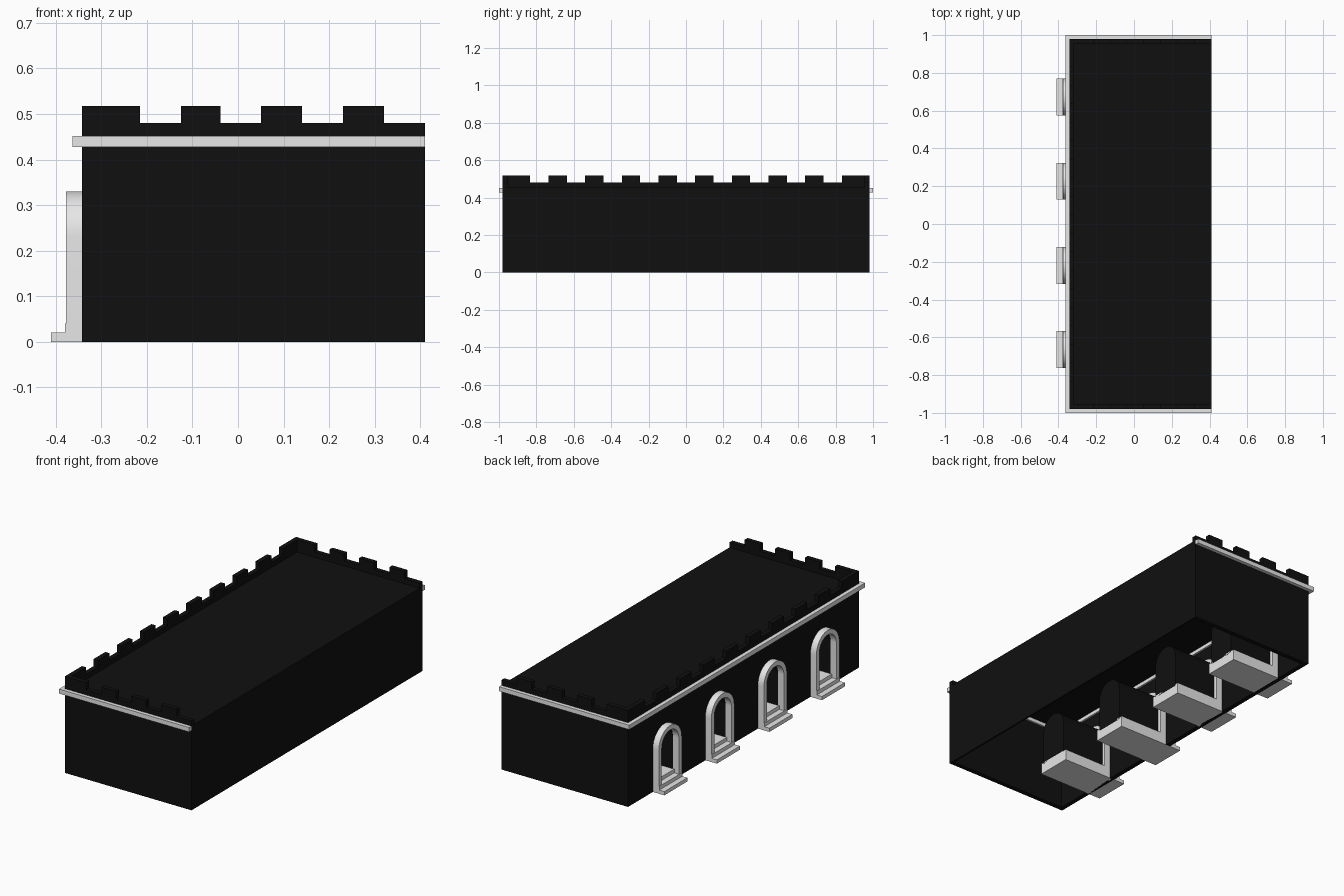
import bpy
from math import sin, cos, pi
from mathutils import Matrix

if "Cube" in bpy.data.objects:
    bpy.data.objects.remove(bpy.data.objects["Cube"], do_unlink=True)


def material(name, value):
    m = bpy.data.materials.new(name)
    m.use_nodes = True
    m.diffuse_color = (value, value, value, 1)
    bsdf = next(n for n in m.node_tree.nodes if n.type == 'BSDF_PRINCIPLED')
    bsdf.inputs["Base Color"].default_value = (value, value, value, 1)
    return m


BLACK = material("black", 0.005)
STONE = material("pale_stone", 0.8)

# Extrusion axis -> frame whose local x, y carry the outline (columns are axes)
FRAMES = {
    'X': Matrix(((0, 0, 1, 0), (1, 0, 0, 0), (0, 1, 0, 0), (0, 0, 0, 1))),
    'Y': Matrix(((1, 0, 0, 0), (0, 0, -1, 0), (0, 1, 0, 0), (0, 0, 0, 1))),
    'Z': Matrix.Identity(4),
}


def extrude(name, outlines, axis, lo, hi, mat, smooth=False):
    """Fill outlines (inner ones become holes) and extrude from lo to hi."""
    curve = bpy.data.curves.new(name, 'CURVE')
    curve.dimensions, curve.fill_mode = '2D', 'BOTH'
    curve.extrude = (hi - lo) / 2
    for points in outlines:
        spline = curve.splines.new('POLY')
        spline.points.add(len(points) - 1)
        for p, (u, v) in zip(spline.points, points):
            p.co = (u, v, 0, 1)
        spline.use_cyclic_u = True
    temp = bpy.data.objects.new(name + "_outline", curve)
    bpy.context.collection.objects.link(temp)
    graph = bpy.context.evaluated_depsgraph_get()
    mesh = bpy.data.meshes.new_from_object(temp.evaluated_get(graph))
    bpy.data.objects.remove(temp, do_unlink=True)
    mid = (lo + hi) / 2
    if axis == 'Y':
        mid = -mid
    mesh.transform(FRAMES[axis] @ Matrix.Translation((0, 0, mid)))
    mesh.materials.clear()
    mesh.materials.append(mat)
    ob = bpy.data.objects.new(name, mesh)
    bpy.context.collection.objects.link(ob)
    bpy.ops.object.select_all(action='DESELECT')
    ob.select_set(True)
    bpy.context.view_layer.objects.active = ob
    # Weld the caps to the sides and make the normals point outward
    bpy.ops.object.mode_set(mode='EDIT')
    bpy.ops.mesh.select_all(action='SELECT')
    bpy.ops.mesh.remove_doubles(threshold=0.0001)
    bpy.ops.mesh.normals_make_consistent(inside=False)
    bpy.ops.object.mode_set(mode='OBJECT')
    if smooth:
        bpy.ops.object.shade_smooth_by_angle(angle=pi / 6)
    else:
        bpy.ops.object.shade_flat()
    return ob


def rect(u0, u1, v0, v1):
    return [(u0, v0), (u1, v0), (u1, v1), (u0, v1)]


def arch(centre, half, bottom):
    """Round-headed doorway outline."""
    n = 24
    head = [(centre + half * cos(pi * i / n), SPRING + half * sin(pi * i / n))
            for i in range(n + 1)]
    return [(centre + half, bottom)] + head + [(centre - half, bottom)]


def battlement(u0, u1, merlons):
    """Wall outline with a notched top edge."""
    top = []
    for a, b in merlons:
        top += [(a, PARAPET), (a, MERLON), (b, MERLON), (b, PARAPET)]
    points = [(u0, 0), (u0, PARAPET)] + top + [(u1, PARAPET), (u1, 0)]
    return [p for i, p in enumerate(points) if i == 0 or p != points[i - 1]]


# Main sizes
WEST, EAST, END = -0.342, 0.41, 0.98
THICK, ROOF, PARAPET, MERLON = 0.025, 0.453, 0.48, 0.518
SPRING, OUTER, INNER = 0.2325, 0.0975, 0.0725
DOORS = [0.0035 + 0.4455 * k for k in (-1.5, -0.5, 0.5, 1.5)]

# Door wall with battlements and four arched openings
side = [(-END, -0.835)]
side += [(0.196 * k - 0.049, 0.196 * k + 0.049) for k in
         (-3.5, -2.5, -1.5, -0.5, 0.5, 1.5, 2.5, 3.5)]
side += [(0.835, END)]
extrude("door_wall", [battlement(-END, END, side)]
        + [arch(d, INNER, 0.01) for d in DOORS],
        'X', WEST, WEST + THICK, BLACK)

# Battlemented end walls
ends = [(WEST, -0.215), (-0.125, -0.038), (0.05, 0.14), (0.23, 0.32)]
for name, s in (("front_wall", -1), ("back_wall", 1)):
    lo, hi = sorted((s * END, s * (END - THICK)))
    extrude(name, [battlement(WEST, EAST, ends)], 'Y', lo, hi, BLACK)

# Plain wall and flat roof
extrude("plain_wall", [rect(-END, END, 0, ROOF)], 'X', EAST - 0.01, EAST, BLACK)
extrude("roof", [rect(WEST + 0.01, EAST, -END + 0.01, END - 0.01)],
        'Z', ROOF - 0.006, ROOF, BLACK)

# Stone band around three sides, passing through the walls
half = [(EAST, -1), (EAST, -END), (EAST - 0.015, -END), (EAST - 0.015, -0.945),
        (WEST + 0.035, -0.945)]
band = [(WEST - 0.021, -1)] + half
band += [(x, -y) for x, y in reversed(half)] + [(WEST - 0.021, 1)]
extrude("stone_band", [band], 'Z', 0.428, ROOF - 0.001, STONE)

# Doorways: stone frame, dark passage, steps
INSIDE = -0.02
stairs = [(-0.41, 0), (-0.41, 0.02), (-0.38, 0.02), (-0.38, 0.04),
          (-0.35, 0.04), (-0.35, 0.06), (INSIDE, 0.06), (INSIDE, 0)]
for i, d in enumerate(DOORS, 1):
    frame = arch(d, OUTER, 0) + arch(d, INNER, 0)[::-1]
    extrude(f"door_frame_{i}", [frame], 'X', -0.377, -0.28, STONE, True)
    passage = arch(d, INNER + 0.006, 0.05) + arch(d, INNER - 0.001, 0.05)[::-1]
    extrude(f"passage_{i}", [passage], 'X', WEST, INSIDE, BLACK, True)
    extrude(f"passage_end_{i}", [arch(d, INNER, 0.05)], 'X',
            INSIDE - 0.006, INSIDE, BLACK)
    extrude(f"steps_{i}", [stairs], 'Y', d - OUTER, d + OUTER, STONE)
